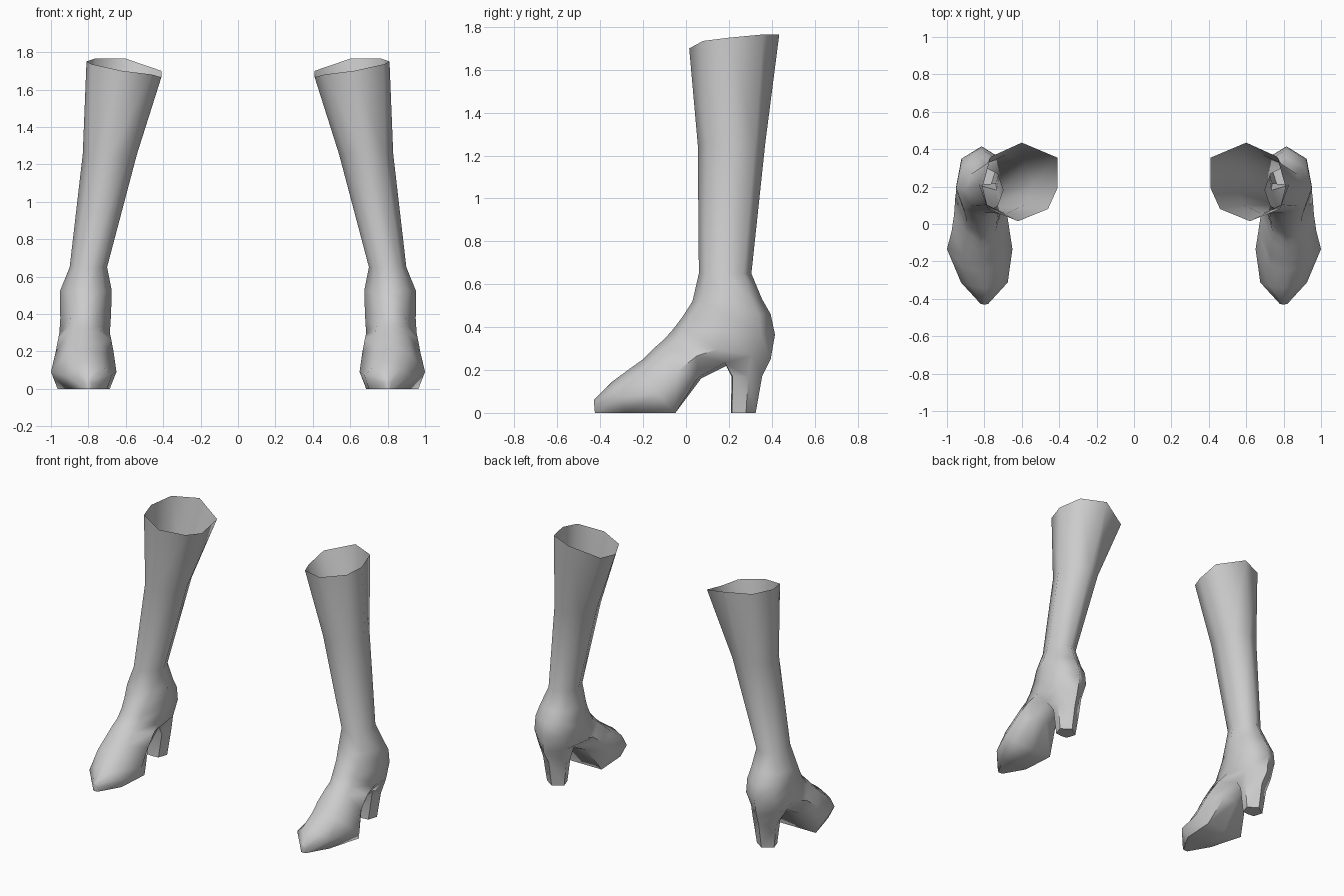
import bpy
import bmesh
import math

if "Cube" in bpy.data.objects:
    bpy.data.objects.remove(bpy.data.objects["Cube"])

grey = bpy.data.materials.new("light_grey")
grey.diffuse_color = (0.6, 0.6, 0.6, 1)
grey.use_nodes = True
grey.node_tree.nodes["Principled BSDF"].inputs["Base Color"].default_value = grey.diffuse_color

# Cross-sections from calf to toe. Each ring has eight points:
# front (y, z), back (y, z), centre x, half width,
# (position from front to back, share of half width) of the three side points
ROUND = ((0.15, 0.7), (0.5, 1.0), (0.85, 0.7))
SECTIONS = [
    ((0.055, 1.25), (0.37, 1.26), 0.685, 0.145, ROUND),
    ((0.06, 0.65), (0.305, 0.65), 0.80, 0.10, ROUND),
    ((0.03, 0.52), (0.355, 0.53), 0.813, 0.138, ROUND),
    ((-0.015, 0.45), (0.395, 0.46), 0.815, 0.138, ((0.12, 0.6), (0.5, 1), (0.86, 0.78))),
    ((-0.06, 0.39), (0.415, 0.365), 0.815, 0.135, ((0.12, 0.6), (0.5, 1), (0.86, 0.8))),
    ((-0.10, 0.345), (0.395, 0.25), 0.82, 0.135, ((0.12, 0.6), (0.5, 1), (0.82, 0.78))),
    ((-0.14, 0.31), (0.205, 0.228), 0.82, 0.142, ((0.14, 0.6), (0.55, 1), (0.93, 0.6))),
    ((-0.20, 0.25), (0.07, 0.16), 0.82, 0.155, ((0.14, 0.6), (0.6, 1), (0.95, 0.6))),
    ((-0.25, 0.215), (-0.05, 0.0), 0.825, 0.175, ((0.14, 0.55), (0.58, 1), (1.0, 0.8))),
    ((-0.345, 0.145), (-0.28, 0.0), 0.80, 0.125, ((0.2, 0.6), (0.5, 1), (1.0, 0.8))),
    ((-0.43, 0.06), (-0.425, 0.0), 0.80, 0.02, ((0.2, 0.6), (0.5, 1), (1.0, 0.8))),
]
# Slanted rim of the open shaft
RIM = [(0.62, 0.015, 1.70), (0.78, 0.08, 1.735), (0.81, 0.20, 1.75), (0.765, 0.36, 1.765),
       (0.60, 0.435, 1.765), (0.41, 0.355, 1.70), (0.41, 0.19, 1.665), (0.46, 0.08, 1.68)]


def section_points(front, back, cx, w, sides):
    def at(t, dx):
        return (cx + dx, front[0] + (back[0] - front[0]) * t, front[1] + (back[1] - front[1]) * t)
    outer = [at(t, s * w) for t, s in sides]
    inner = [at(t, -s * w) for t, s in reversed(sides)]
    return [at(0, 0)] + outer + [at(1, 0)] + inner


bm = bmesh.new()


def bridge(a, b, skip=()):
    n = len(a)
    for k in range(n):
        if k not in skip:
            bm.faces.new((a[k], a[(k + 1) % n], b[(k + 1) % n], b[k]))


# Shaft and foot, leaving a six-sided opening below for the heel
rings = [[bm.verts.new(p) for p in RIM]]
rings += [[bm.verts.new(p) for p in section_points(*s)] for s in SECTIONS]
HEEL = 6
for i in range(len(rings) - 1):
    bridge(rings[i], rings[i + 1], skip=(3, 4) if i == HEEL else ())
bm.faces.new(rings[-1])

# Tapered heel
a, b = rings[HEEL], rings[HEEL + 1]
last = [a[3], a[4], a[5], b[5], b[4], b[3]]
for z, back_y, side_y, side_w, breast_y, breast_w in (
        (0.17, 0.355, 0.29, 0.09, 0.212, 0.07),
        (0.0, 0.325, 0.28, 0.066, 0.21, 0.045)):
    cx = 0.808
    ring = [bm.verts.new(p) for p in (
        (cx + side_w, side_y, z), (cx, back_y, z), (cx - side_w, side_y, z),
        (cx - breast_w, breast_y + 0.005, z), (cx, breast_y, z), (cx + breast_w, breast_y + 0.005, z))]
    bridge(last, ring)
    last = ring
bm.faces.new(last)
bmesh.ops.recalc_face_normals(bm, faces=bm.faces)

mesh = bpy.data.meshes.new("boots")
bm.to_mesh(mesh)
bm.free()
mesh.materials.append(grey)
boots = bpy.data.objects.new("boots", mesh)
bpy.context.collection.objects.link(boots)
bpy.context.view_layer.objects.active = boots
boots.select_set(True)
bpy.ops.object.shade_smooth_by_angle(angle=math.radians(62))

# Second boot mirrored across the middle
boots.modifiers.new("pair", 'MIRROR').use_axis[0] = True
